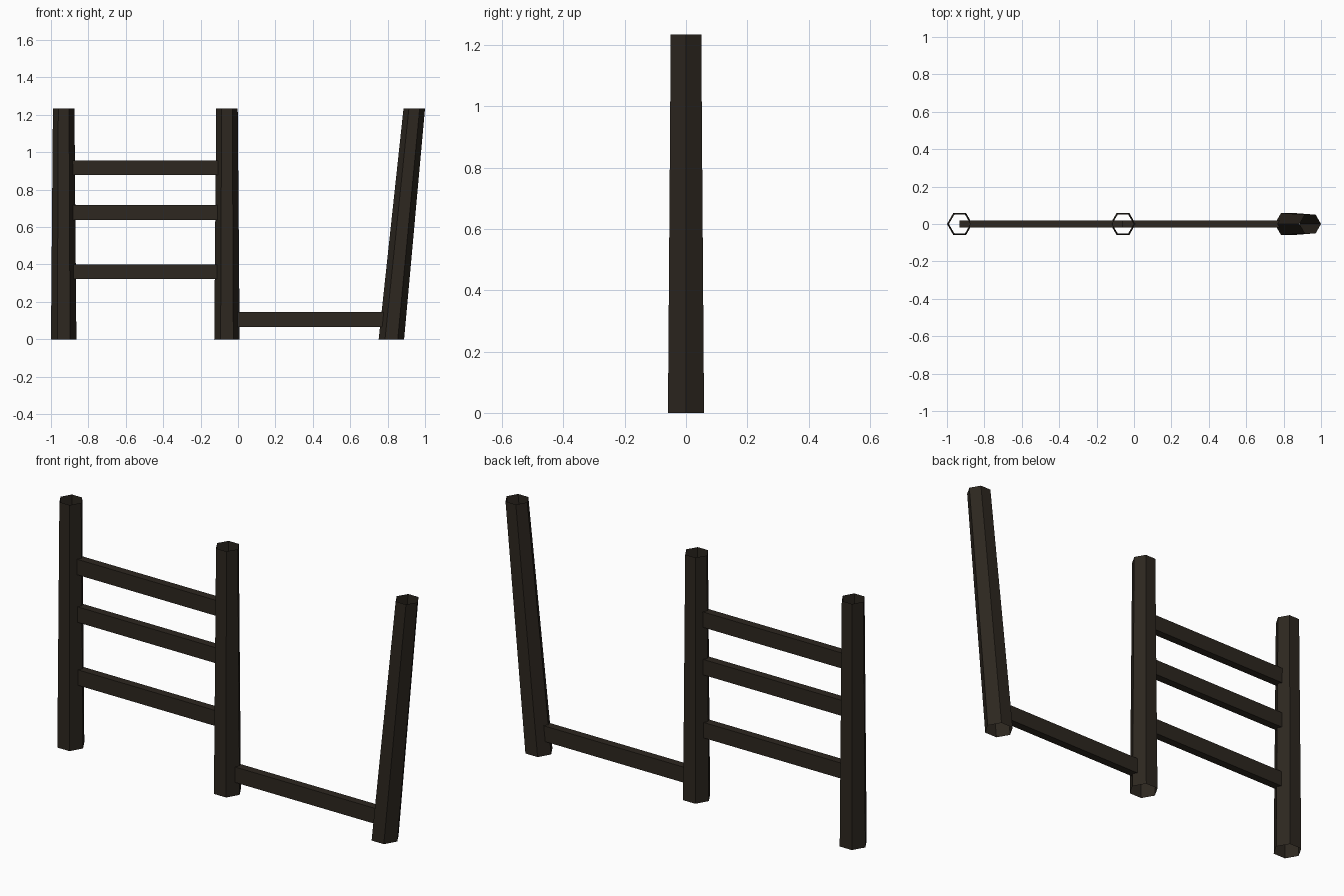
import bpy, bmesh, math

if "Cube" in bpy.data.objects:
    bpy.data.objects.remove(bpy.data.objects["Cube"])

wood = bpy.data.materials.new("dark_wood")
wood.diffuse_color = (0.026, 0.020, 0.014, 1)
wood.use_nodes = True
wood.node_tree.nodes["Principled BSDF"].inputs["Base Color"].default_value = wood.diffuse_color


def finish(name, bm):
    bmesh.ops.recalc_face_normals(bm, faces=bm.faces)
    mesh = bpy.data.meshes.new(name)
    bm.to_mesh(mesh)
    bm.free()
    mesh.materials.append(wood)
    obj = bpy.data.objects.new(name, mesh)
    bpy.context.collection.objects.link(obj)
    return obj


def post(name, x_bottom, x_top, height=1.235, r_bottom=0.068, r_top=0.0575):
    # open, slightly tapered six-sided tube, sheared so both ends stay level
    bm = bmesh.new()
    rings = [[bm.verts.new((x + r * math.cos(i * math.pi / 3),
                            r * math.sin(i * math.pi / 3), z)) for i in range(6)]
             for x, r, z in ((x_bottom, r_bottom, 0), (x_top, r_top, height))]
    low, high = rings
    for i in range(6):
        j = (i + 1) % 6
        bm.faces.new((low[i], low[j], high[j], high[i]))
    return finish(name, bm)


def rail(name, x0, x1, z):
    bm = bmesh.new()
    bmesh.ops.create_cube(bm, size=1)
    bmesh.ops.scale(bm, vec=(x1 - x0, 0.04, 0.078), verts=bm.verts)
    bmesh.ops.translate(bm, vec=((x0 + x1) / 2, 0, z), verts=bm.verts)
    return finish(name, bm)


# Posts: two upright, one leaning outward
post("left_post", -0.932, -0.932)
post("middle_post", -0.059, -0.059)
post("leaning_post", 0.820, 0.9425)

# Three rails on the intact bay, one low rail on the broken bay
for label, z in (("lower", 0.361), ("middle", 0.678), ("upper", 0.917)):
    rail(label + "_rail", -0.932, -0.059, z)
rail("broken_bay_rail", -0.059, 0.815, 0.106)
